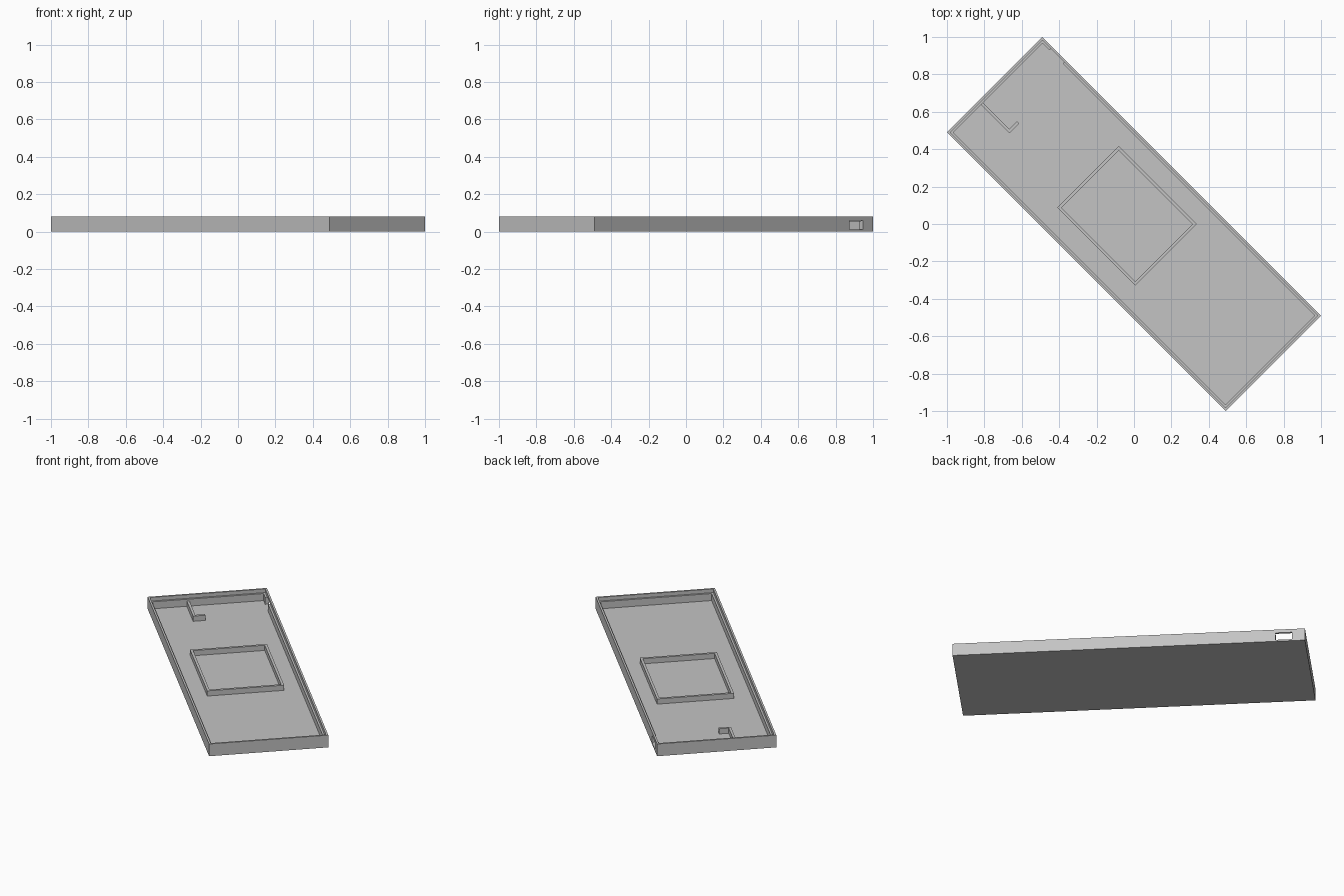
import bpy, bmesh, math
from mathutils import Matrix

cube = bpy.data.objects.get("Cube")
if cube:
    bpy.data.objects.remove(cube, do_unlink=True)

grey = bpy.data.materials.new("light_grey")
grey.use_nodes = True
colour = (0.55, 0.55, 0.55, 1)
grey.diffuse_color = colour
grey.node_tree.nodes["Principled BSDF"].inputs["Base Color"].default_value = colour

TURN = Matrix.Rotation(math.radians(-45), 4, "Z")  # the tray lies diagonally
L, W, H = 2.107, 0.721, 0.08
FLOOR, LEDGE, RIB_TOP = 0.01, 0.056, 0.044
LIP, WALL, RIB = 0.012, 0.024, 0.016


def finish(name, bm):
    bmesh.ops.recalc_face_normals(bm, faces=bm.faces)
    mesh = bpy.data.meshes.new(name)
    bm.to_mesh(mesh)
    bm.free()
    mesh.materials.append(grey)
    obj = bpy.data.objects.new(name, mesh)
    obj.matrix_world = TURN
    bpy.context.collection.objects.link(obj)
    return obj


def prism(name, outline, z0, z1):
    """Extrude a flat outline from z0 to z1."""
    bm = bmesh.new()
    face = bm.faces.new([bm.verts.new((x, y, z0)) for x, y in outline])
    top = bmesh.ops.extrude_face_region(bm, geom=[face])["geom"]
    bmesh.ops.translate(bm, vec=(0, 0, z1 - z0),
                        verts=[v for v in top if isinstance(v, bmesh.types.BMVert)])
    return finish(name, bm)


def rect(x0, x1, y0, y1):
    return [(x0, y0), (x1, y0), (x1, y1), (x0, y1)]


def ring(name, bounds, profile):
    """Sweep a closed (inset, height) profile around a rectangle."""
    x0, x1, y0, y1 = bounds
    bm = bmesh.new()
    loops = [[bm.verts.new((x, y, z)) for x, y in rect(x0 + d, x1 - d, y0 + d, y1 - d)]
             for d, z in profile]
    for a, b in zip(loops, loops[1:] + loops[:1]):
        for i in range(4):
            j = (i + 1) % 4
            bm.faces.new((a[i], a[j], b[j], b[i]))
    return finish(name, bm)


# Base plate
outer = (-L / 2, L / 2, -W / 2, W / 2)
prism("base_plate", rect(*outer), 0, FLOOR)

# Side walls with a stepped rim
walls = ring("side_walls", outer, [(0, FLOOR), (0, H), (LIP, H), (LIP, LEDGE),
                                   (WALL, LEDGE), (WALL, FLOOR)])

# Port opening through the long back wall
cutter = prism("port_cutter", rect(-0.976, -0.877, W / 2 - 0.05, W / 2 + 0.05),
               FLOOR - 0.005, LEDGE + 0.002)
cutter.hide_render = True
cut = walls.modifiers.new("port", "BOOLEAN")
cut.operation, cut.solver, cut.object = "DIFFERENCE", "EXACT", cutter
bpy.context.view_layer.update()
walls.data = bpy.data.meshes.new_from_object(
    walls.evaluated_get(bpy.context.evaluated_depsgraph_get()))
walls.modifiers.clear()
bpy.data.objects.remove(cutter, do_unlink=True)

# Raised frame in the middle of the floor
ring("inner_frame", (-0.352, 0.238, -0.228, 0.237),
     [(0, FLOOR), (0, RIB_TOP), (RIB, RIB_TOP), (RIB, FLOOR)])

# Hooked rib by the short wall
x0, x1, y0, y1 = -L / 2 + WALL, -0.814, -0.128, -0.054
prism("hooked_rib", [(x0, y0), (x1, y0), (x1, y1), (x1 - RIB, y1),
                     (x1 - RIB, y0 + RIB), (x0, y0 + RIB)], FLOOR, RIB_TOP)
